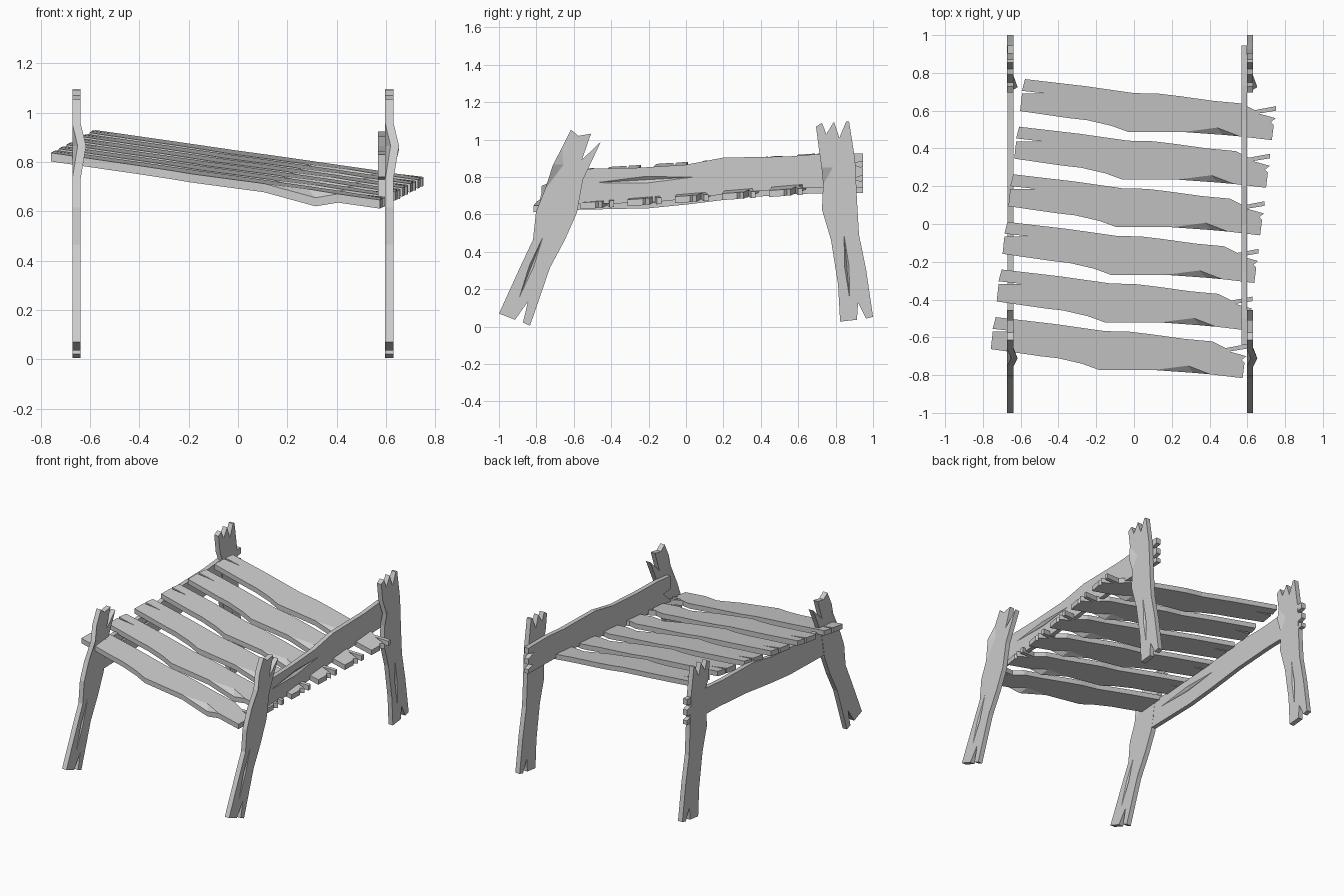
import bpy, bmesh
from mathutils import Vector

if "Cube" in bpy.data.objects:
    bpy.data.objects.remove(bpy.data.objects["Cube"])


def plank(name, outline, to3d, depth, flake=None, groove=None):
    """Split-ended board: outline extruded by depth, with an optional bent
    flake (outline index, inner point, bend) and a V groove (a, b, half width)."""
    bm = bmesh.new()
    bend = flake[2] if flake else 0
    caps = []
    for side in (0, 1):
        off = depth * side
        ring = [bm.verts.new(to3d(*p) + off) for p in outline]
        loop = list(ring)
        if flake:
            i = flake[0]
            inner = bm.verts.new(to3d(*flake[1]) + off)
            loop[i] = inner
            bm.faces.new((ring[i - 1], ring[i], inner))
            bm.faces.new((ring[i], ring[i + 1], inner))
            ring[i].co += depth.normalized() * bend
        edges = []

        def close(vs):
            for a, b in zip(vs, vs[1:] + vs[:1]):
                edges.append(bm.edges.get((a, b)) or bm.edges.new((a, b)))

        close(loop)
        if groove and side:
            a, b, w = Vector(groove[0]), Vector(groove[1]), groove[2]
            d = (b - a).normalized()
            n = Vector((-d.y, d.x)) * w
            mid = (a + b) / 2
            hole = [bm.verts.new(to3d(*p) + off) for p in (a, mid + n, b, mid - n)]
            close(hole)
            deep = bm.verts.new(to3d(*mid) + off * 0.55)
        bmesh.ops.triangle_fill(bm, edges=edges, use_beauty=True)
        if groove and side:
            for f in list(bm.faces):
                if all(v in hole for v in f.verts):
                    bm.faces.remove(f)
            for a, b in zip(hole, hole[1:] + hole[:1]):
                bm.faces.new((a, b, deep))
        caps.append(ring)
    # Board edges
    n = len(outline)
    for i in range(n):
        j = (i + 1) % n
        bm.faces.new((caps[0][i], caps[0][j], caps[1][j], caps[1][i]))
    bmesh.ops.recalc_face_normals(bm, faces=bm.faces)
    me = bpy.data.meshes.new(name)
    bm.to_mesh(me)
    bm.free()
    ob = bpy.data.objects.new(name, me)
    bpy.context.collection.objects.link(ob)
    return ob


# Profiles of the upright boards as (y, z)
front_leg = [(-.615, 1.053), (-.575, 1.02), (-.508, 1.032), (-.556, .893), (-.455, .989),
             (-.551, .786), (-.583, .61), (-.647, .465), (-.727, .316), (-.834, .005),
             (-.872, .022), (-.845, .134), (-.914, .037), (-1, .07), (-.888, .316),
             (-.818, .465), (-.802, .615), (-.754, .733), (-.711, .866), (-.663, .957)]
rear_leg = [(.695, 1.07), (.727, 1.09), (.75, 1.03), (.791, 1.096), (.82, 1.01),
            (.856, 1.096), (.872, 1.096), (.904, .893), (.914, .679), (.925, .492),
            (.963, .305), (1, .053), (.963, .043), (.92, .128), (.914, .037),
            (.824, .027), (.813, .225), (.775, .465), (.727, .626), (.733, .76),
            (.725, .85), (.711, .947)]
rail = [(-.64, .83), (-.5, .845), (-.25, .85), (0, .866), (.2, .904), (.55, .91),
        (.73, .925), (.945, .925), (.945, .885), (.88, .87), (.945, .85), (.945, .81),
        (.89, .79), (.945, .775), (.945, .745), (.6, .74), (.3, .72), (.02, .685),
        (-.2, .663), (-.58, .655), (-.65, .65), (-.56, .73), (-.64, .74)]

# Legs and side rails
for side, leg_x, rail_x, drop in (("left", -.672, -.67, .03), ("right", .597, .568, 0)):
    at_leg = lambda y, z: Vector((leg_x, y, z))
    at_rail = lambda y, z: Vector((rail_x, y, z - drop))
    thick = Vector((.034, 0, 0))
    plank(side + "_front_leg", front_leg, at_leg, thick,
          (18, (-.655, .866), .022), ((-.765, .48), (-.89, .16), .012))
    plank(side + "_rear_leg", rear_leg, at_leg, thick,
          (20, (.785, .85), .022), ((.845, .49), (.875, .15), .012))
    plank(side + "_rail", rail, at_rail, Vector((.031, 0, 0)),
          None, ((-.48, .77), (.04, .8), .018))

# Tilted slats: rearmost outline as (x, y), stepped toward the front
slat = [(-.577, .767), (-.26, .73), (0, .693), (.13, .69), (.24, .677), (.42, .652),
        (.57, .638), (.64, .603), (.752, .624), (.752, .60), (.66, .585), (.75, .56),
        (.725, .54), (.74, .525), (.73, .444), (.56, .464), (.47, .472), (.26, .487),
        (.14, .487), (-.03, .487), (-.12, .52), (-.25, .55), (-.34, .56),
        (-.603, .598), (-.593, .69), (-.46, .69), (-.593, .705)]
for k in range(6):
    def on_bed(x, y):
        x, y = x - .031 * k, y - .252 * k
        return Vector((x, y, .755 - .134 * x + .0814 * y))
    plank(f"slat_{6 - k}", slat, on_bed, Vector((0, 0, .035)), (16, (.44, .51), -.028))
